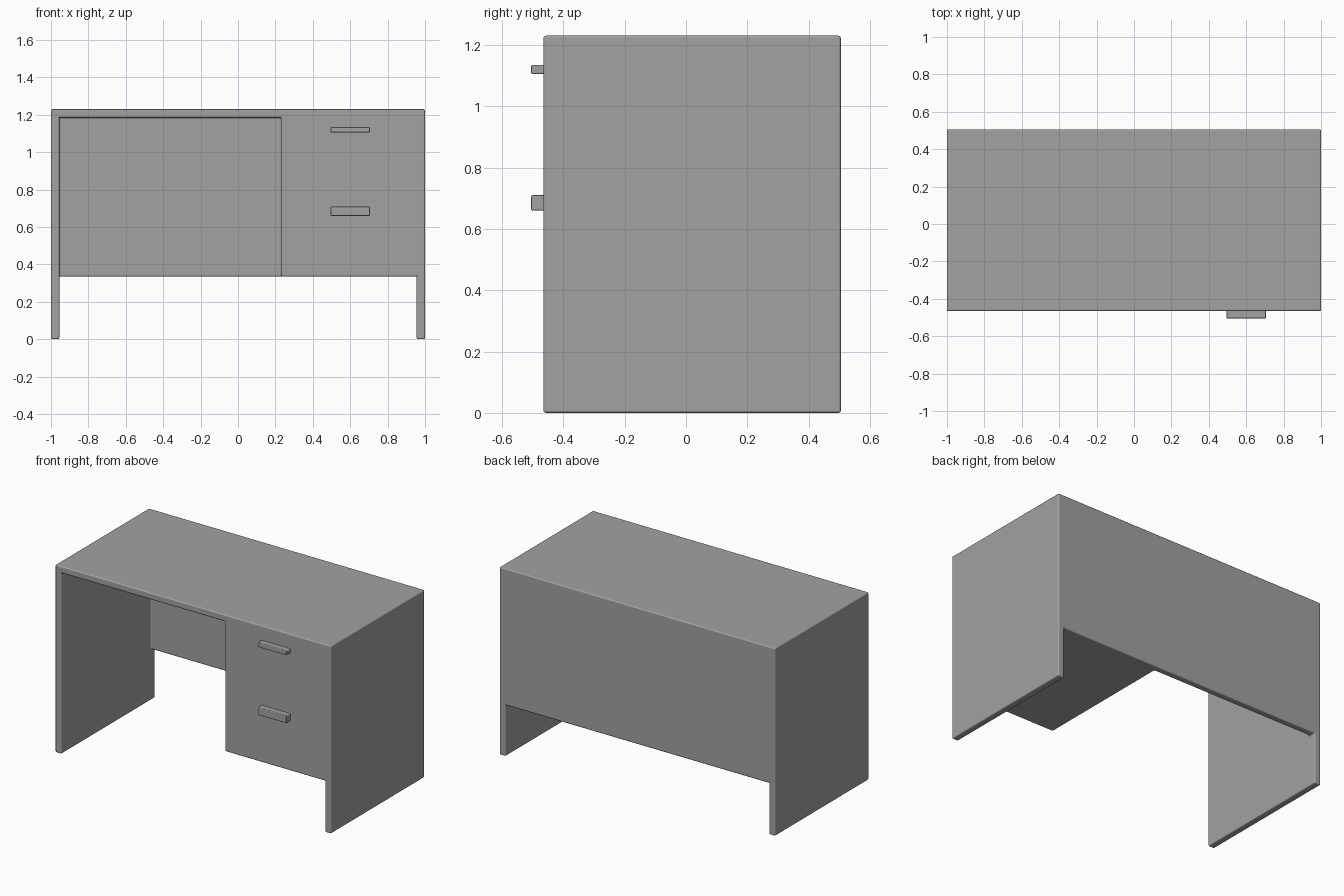
import bpy
import math

default = bpy.data.objects.get("Cube")
if default:
    bpy.data.objects.remove(default, do_unlink=True)

grey = bpy.data.materials.new("plain grey")
grey.use_nodes = True
COLOUR = (0.36, 0.36, 0.36, 1)
grey.diffuse_color = COLOUR
grey.node_tree.nodes["Principled BSDF"].inputs["Base Color"].default_value = COLOUR


def box(name, low, high):
    """Box between two opposite corners."""
    bpy.ops.mesh.primitive_cube_add(size=1, location=[(a + b) / 2 for a, b in zip(low, high)])
    obj = bpy.context.object
    obj.name = name
    obj.scale = [b - a for a, b in zip(low, high)]
    bpy.ops.object.transform_apply(location=False, rotation=False, scale=True)
    obj.data.materials.append(grey)
    return obj


def activate(obj):
    bpy.ops.object.select_all(action="DESELECT")
    obj.select_set(True)
    bpy.context.view_layer.objects.active = obj


def cut(obj, cutter):
    cutter.hide_render = True
    mod = obj.modifiers.new("cut", "BOOLEAN")
    mod.operation = "DIFFERENCE"
    mod.solver = "EXACT"
    mod.object = cutter
    activate(obj)
    bpy.ops.object.modifier_apply(modifier=mod.name)
    bpy.data.objects.remove(cutter, do_unlink=True)


def soften(obj, width):
    """Rounded edges with flat-looking faces."""
    activate(obj)
    mod = obj.modifiers.new("rounded edges", "BEVEL")
    mod.width = width
    mod.segments = 3
    mod.limit_method = "ANGLE"
    mod.harden_normals = True
    bpy.ops.object.shade_smooth_by_angle(angle=math.radians(40))
    bpy.ops.object.modifier_apply(modifier=mod.name)


FRONT, BACK, TOP = -0.465, 0.505, 1.23
INNER, UNDER = 0.955, 0.335

# Desk body: top, side panels, back panel and drawer cabinet in one piece
body = box("desk_body", (-1, FRONT, 0), (1, BACK, TOP))
cut(body, box("leg_gap", (-INNER, FRONT - 1, -1), (INNER, BACK + 1, UNDER)))
cut(body, box("kneehole", (-INNER, FRONT - 1, 0.1), (0.23, BACK - 0.045, 1.185)))
soften(body, 0.008)

# Drawer handles
for name, low, high in (("upper_handle", 1.105, 1.135), ("lower_handle", 0.66, 0.71)):
    handle = box(name, (0.495, -0.505, low), (0.705, FRONT + 0.01, high))
    soften(handle, 0.005)
